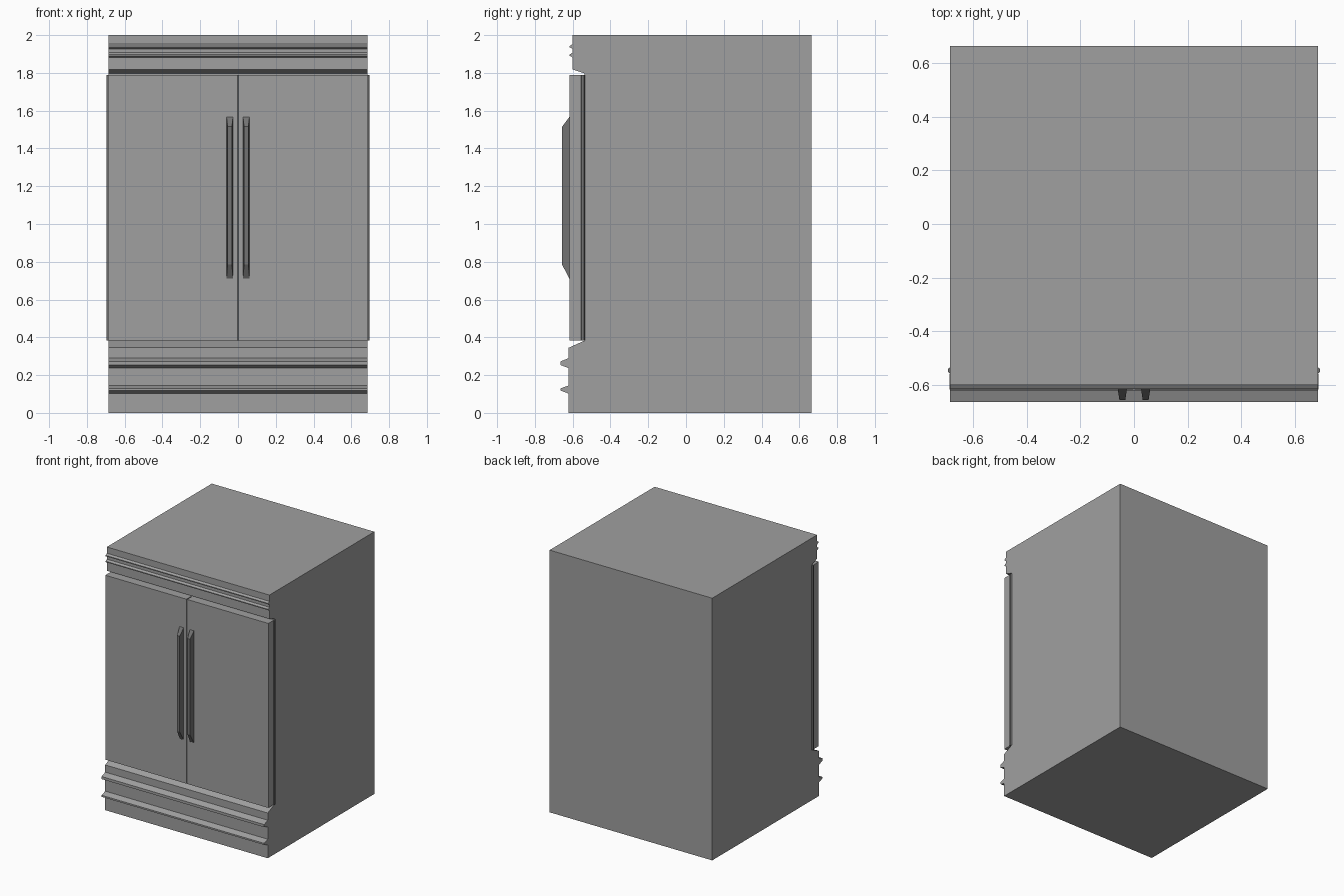
import bpy, bmesh

if "Cube" in bpy.data.objects:
    bpy.data.objects.remove(bpy.data.objects["Cube"])


def material(name, v):
    m = bpy.data.materials.new(name)
    m.diffuse_color = (v, v, v, 1)
    m.use_nodes = True
    m.node_tree.nodes["Principled BSDF"].inputs["Base Color"].default_value = m.diffuse_color
    return m


STEEL = material("steel grey", 0.35)
DARK = material("dark grey trim", 0.17)


def make_object(name, bm, mat):
    bmesh.ops.recalc_face_normals(bm, faces=bm.faces)
    me = bpy.data.meshes.new(name)
    bm.to_mesh(me)
    bm.free()
    me.materials.append(mat)
    ob = bpy.data.objects.new(name, me)
    bpy.context.collection.objects.link(ob)
    return ob


def loft(name, rings, mat):
    """Join matching rings of points and cap both ends."""
    bm = bmesh.new()
    loops = [[bm.verts.new(p) for p in ring] for ring in rings]
    n = len(loops[0])
    for a, b in zip(loops, loops[1:]):
        for i in range(n):
            j = (i + 1) % n
            bm.faces.new((a[i], a[j], b[j], b[i]))
    bm.faces.new(loops[0])
    bm.faces.new(loops[-1])
    return make_object(name, bm, mat)


def box(name, x0, x1, y0, y1, z0, z1, mat):
    ring = [(x0, y0), (x1, y0), (x1, y1), (x0, y1)]
    return loft(name, [[(x, y, z) for x, y in ring] for z in (z0, z1)], mat)


# Cabinet: side profile (y, z) with moulded plinth and cornice, swept across x
BACK, PLINTH, TOP, RECESS = 0.664, -0.621, -0.601, -0.538
profile = [(BACK, 0), (PLINTH, 0)]
for z0, z1, z2, z3 in [(0.102, 0.118, 0.13, 0.145), (0.237, 0.253, 0.273, 0.29)]:
    profile += [(PLINTH, z0), (-0.664, z1), (-0.664, z2), (PLINTH, z3)]
profile += [(PLINTH, 0.345), (RECESS, 0.382), (RECESS, 1.797), (TOP, 1.818)]
for z0, z1, z2, z3 in [(1.882, 1.89, 1.897, 1.907), (1.927, 1.935, 1.942, 1.952)]:
    profile += [(TOP, z0), (-0.616, z1), (-0.616, z2), (TOP, z3)]
profile += [(TOP, 2), (BACK, 2)]
loft("cabinet", [[(x, y, z) for y, z in profile] for x in (-0.686, 0.686)], STEEL)

# Door seal: chamfered slab showing past the sides behind the doors
half = [(0.686, -0.558), (0.695, -0.552), (0.695, -0.541), (0.686, -0.535)]
ring = half + [(-x, y) for x, y in reversed(half)]
loft("door_seal", [[(x, y, z) for x, y in ring] for z in (0.383, 1.79)], DARK)

for side, s in (("left", -1), ("right", 1)):
    # Door panel
    box(side + "_door", s * 0.003, s * 0.688, -0.617, -0.557, 0.383, 1.79, STEEL)

    # Handle: tapered bar with sloped ends
    cx = s * 0.0435
    rings = []
    for w, y, z0, z1 in [(0.017, -0.613, 0.708, 1.568), (0.017, -0.618, 0.712, 1.566),
                         (0.011, -0.656, 0.785, 1.515)]:
        rings.append([(cx - w, y, z0), (cx + w, y, z0), (cx + w, y, z1), (cx - w, y, z1)])
    loft(side + "_handle", rings, DARK)
